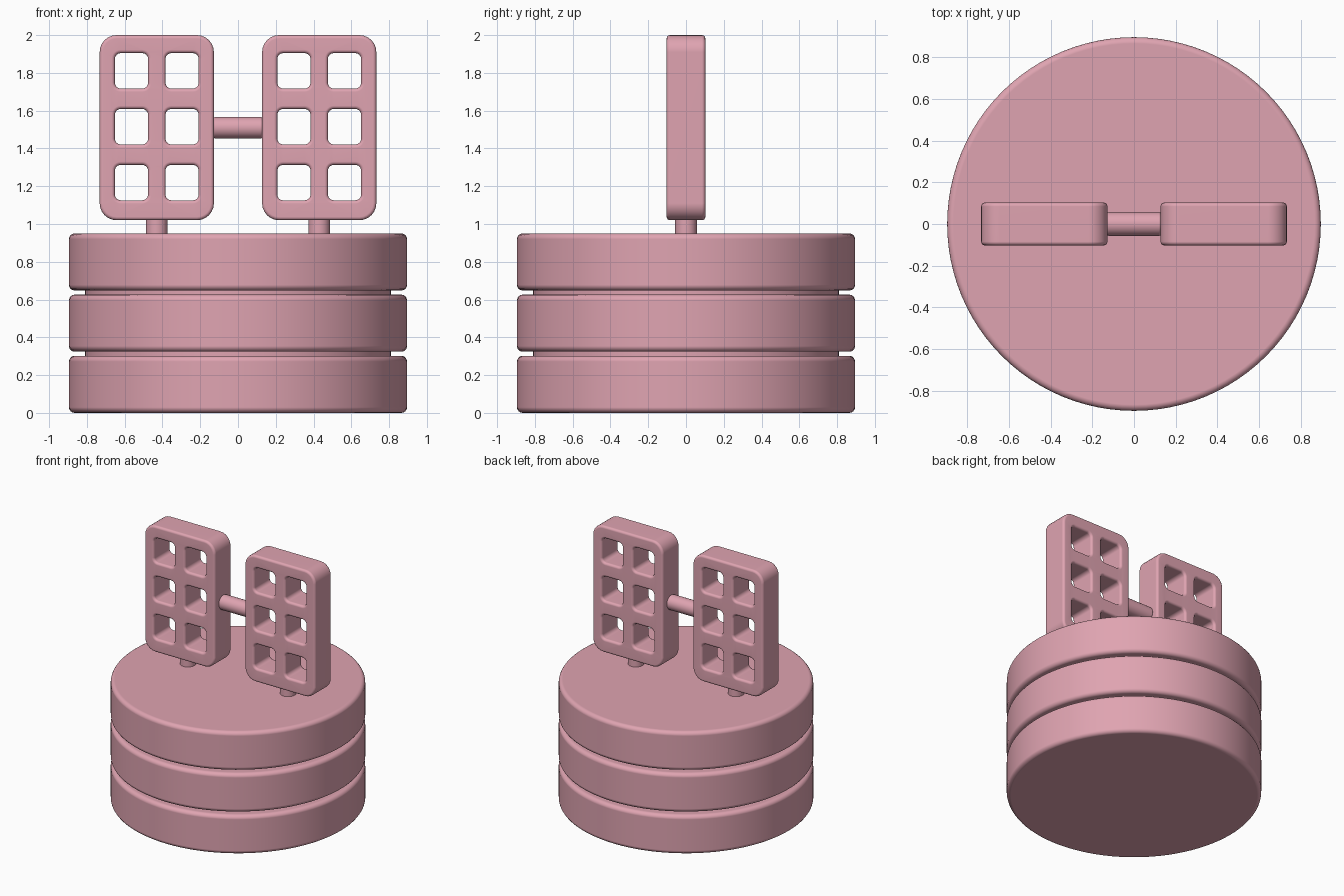
import bpy
import bmesh
from math import sin, cos, pi, radians

cube = bpy.data.objects.get("Cube")
if cube:
    bpy.data.objects.remove(cube, do_unlink=True)

pink = bpy.data.materials.new("dusty_pink")
pink.use_nodes = True
pink.diffuse_color = (0.74, 0.37, 0.44, 1)
pink.node_tree.nodes["Principled BSDF"].inputs["Base Color"].default_value = (0.74, 0.37, 0.44, 1)


def finish(obj, name):
    """Name, colour and smooth a part."""
    obj.name = name
    obj.data.name = name
    obj.data.materials.append(pink)
    bpy.ops.object.select_all(action="DESELECT")
    obj.select_set(True)
    bpy.context.view_layer.objects.active = obj
    bpy.ops.object.shade_smooth_by_angle(angle=radians(40))
    return obj


def cylinder(name, radius, length, centre, bevel=0, rotation=(0, 0, 0), sides=32):
    bpy.ops.mesh.primitive_cylinder_add(vertices=sides, radius=radius, depth=length,
                                        location=centre, rotation=rotation)
    obj = finish(bpy.context.object, name)
    if bevel:
        mod = obj.modifiers.new("rounded_rim", "BEVEL")
        mod.width = bevel
        mod.segments = 4
        mod.limit_method = "ANGLE"
        mod.angle_limit = radians(40)
        mod.harden_normals = True
    return obj


def rounded_rect(cx, cz, w, h, r, steps=6):
    """Outline of a rectangle with rounded corners, as (x, z) points."""
    points = []
    for k, (sx, sz) in enumerate([(1, 1), (-1, 1), (-1, -1), (1, -1)]):
        for i in range(steps + 1):
            a = (k + i / steps) * pi / 2
            points.append((cx + sx * (w / 2 - r) + r * cos(a),
                           cz + sz * (h / 2 - r) + r * sin(a)))
    return points


def lattice_panel(name, cx, cz, width, height, depth, soft):
    """Rounded slab pierced by two columns and three rows of windows."""
    bm = bmesh.new()
    # Depth and inset of each ring, rounding over both face edges
    arc = [(k * pi / 8) for k in range(5)]
    front = [(-depth / 2 + soft * (1 - sin(a)), soft * (1 - cos(a))) for a in reversed(arc)]
    section = front + [(-y, inset) for y, inset in reversed(front)]
    contours = [(cx, cz, width, height, 0.09, -1)]
    for col in (-1, 1):
        for row in (-1, 0, 1):
            contours.append((cx + col * 0.134, cz + 0.005 + row * 0.296, 0.175, 0.187, 0.03, 1))
    caps = ([], [])
    for x, z, w, h, r, sign in contours:
        rings = []
        for y, inset in section:
            grow = sign * inset
            outline = rounded_rect(x, z, w + 2 * grow, h + 2 * grow, r + grow)
            rings.append([bm.verts.new((px, y, pz)) for px, pz in outline])
        n = len(rings[0])
        for a, b in zip(rings, rings[1:]):
            for i in range(n):
                j = (i + 1) % n
                bm.faces.new((a[i], a[j], b[j], b[i]))
        for cap, ring in zip(caps, (rings[0], rings[-1])):
            cap.extend(bm.edges.get((ring[i], ring[(i + 1) % n])) for i in range(n))
    for cap in caps:
        bmesh.ops.triangle_fill(bm, edges=cap, use_beauty=True, use_dissolve=False)
    bmesh.ops.recalc_face_normals(bm, faces=bm.faces[:])
    mesh = bpy.data.meshes.new(name)
    bm.to_mesh(mesh)
    bm.free()
    obj = bpy.data.objects.new(name, mesh)
    bpy.context.collection.objects.link(obj)
    finish(obj, name)
    mod = obj.modifiers.new("flat_faces", "WEIGHTED_NORMAL")
    mod.keep_sharp = True


# Stacked base discs around a narrower core
for i, label in enumerate(("lower", "middle", "upper")):
    cylinder(label + "_disc", 0.895, 0.302, (0, 0, 0.151 + i * 0.324), bevel=0.03, sides=96)
cylinder("core", 0.81, 0.7, (0, 0, 0.48), sides=96)

# Lattice panels on short pegs
for side, label in ((1, "left"), (-1, "right")):
    lattice_panel(label + "_panel", side * 0.43, 1.51, 0.605, 0.98, 0.205, 0.018)
    cylinder(label + "_peg", 0.057, 0.14, (side * 0.43, 0, 0.98))

# Bar joining the panels
cylinder("connecting_bar", 0.057, 0.262, (0, 0, 1.51), bevel=0.012, rotation=(0, pi / 2, 0))
